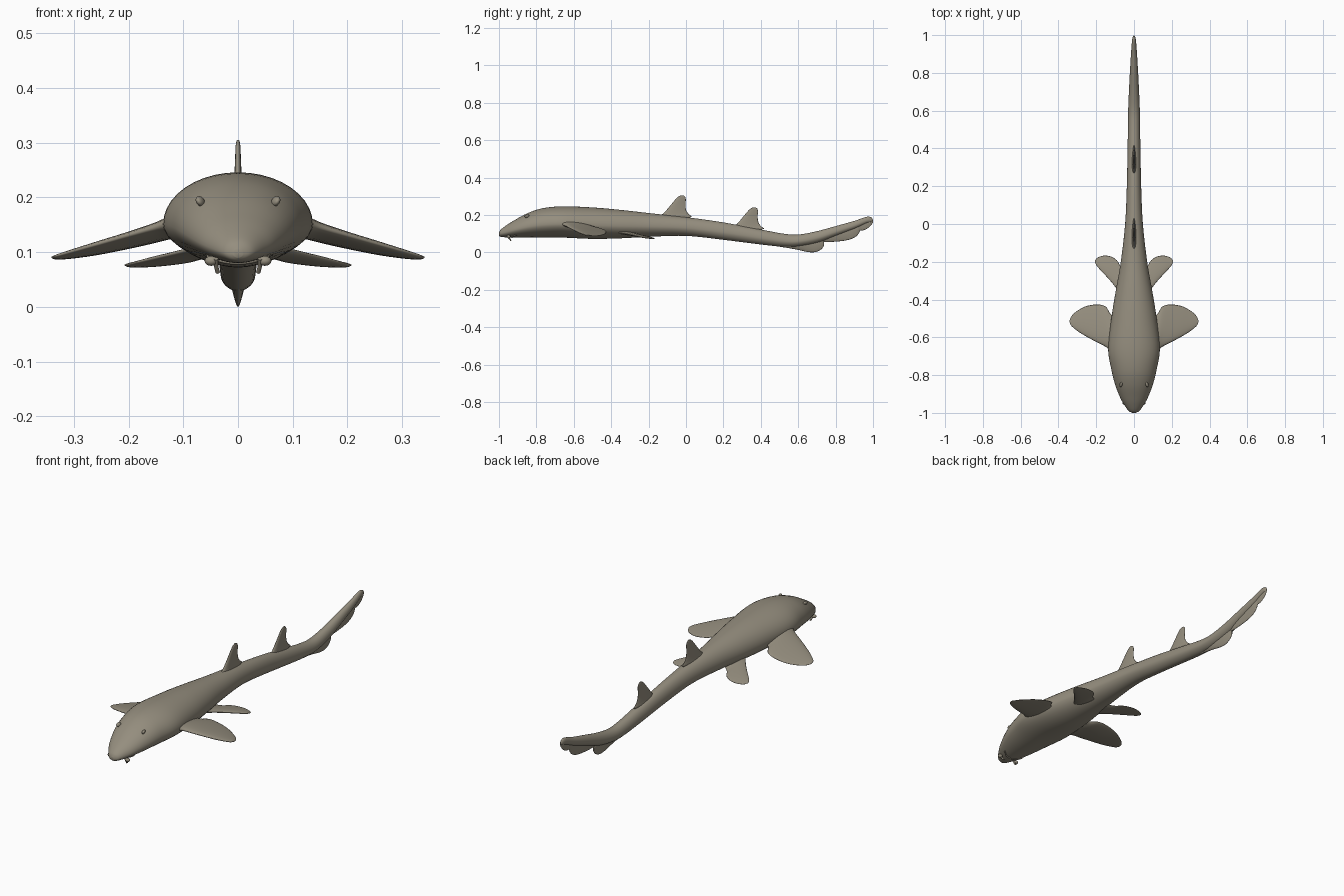
import bpy, bmesh, math
from mathutils import Vector

skin = bpy.data.materials.new("grey brown skin")
skin.diffuse_color = (0.30, 0.27, 0.21, 1)


def catmull(rows, steps):
    """Smoothly resample a list of equal-length number tuples."""
    out = []
    for i in range(len(rows) - 1):
        p0, p1 = rows[max(i - 1, 0)], rows[i]
        p2, p3 = rows[i + 1], rows[min(i + 2, len(rows) - 1)]
        for s in range(steps):
            t = s / steps
            out.append([0.5 * (2 * b + (c - a) * t + (2 * a - 5 * b + 4 * c - d) * t * t
                               + (3 * b - a - 3 * c + d) * t ** 3)
                        for a, b, c, d in zip(p0, p1, p2, p3)])
    out.append(list(rows[-1]))
    return out


def loft(name, rings):
    """Skin a list of closed rings, cap both ends and shade smooth."""
    bm = bmesh.new()
    vs = [[bm.verts.new(p) for p in r] for r in rings]
    n = len(vs[0])
    for a, b in zip(vs, vs[1:]):
        for i in range(n):
            bm.faces.new((a[i], a[(i + 1) % n], b[(i + 1) % n], b[i]))
    bm.faces.new(vs[0])
    bm.faces.new(vs[-1])
    bmesh.ops.recalc_face_normals(bm, faces=bm.faces)
    me = bpy.data.meshes.new(name)
    bm.to_mesh(me)
    bm.free()
    ob = bpy.data.objects.new(name, me)
    bpy.context.collection.objects.link(ob)
    finish(ob)
    return ob


def finish(ob):
    ob.data.materials.append(skin)
    for p in ob.data.polygons:
        p.use_smooth = True


def mirror(ob):
    m = ob.modifiers.new("mirror", 'MIRROR')
    m.use_axis = (True, False, False)


def fin(name, rows, place, thick_dir):
    """Rows are (span, lead, trail, half thickness); place maps them to two 3D edges."""
    rings = []
    d = Vector(thick_dir).normalized()
    for row in catmull(rows, 4):
        a, b = place(*row[:3])
        ring = []
        for k in range(24):
            u = 2 * math.pi * k / 24
            f = 0.5 - 0.5 * math.cos(u)
            h = max(row[3], 0.0008) * math.sin(u) * (1.3 - 0.7 * f)
            ring.append(a.lerp(b, f) + d * h)
        rings.append(ring)
    return loft(name, rings)


# Body: y, top, bottom, half width
body_rows = [
    (-1.0, 0.105, 0.09, 0.008), (-0.99, 0.122, 0.083, 0.028), (-0.96, 0.145, 0.08, 0.05),
    (-0.92, 0.17, 0.08, 0.073), (-0.85, 0.208, 0.08, 0.1), (-0.77, 0.235, 0.08, 0.12),
    (-0.66, 0.246, 0.079, 0.137), (-0.5, 0.24, 0.072, 0.12), (-0.35, 0.227, 0.075, 0.096),
    (-0.2, 0.21, 0.083, 0.07), (0.0, 0.188, 0.088, 0.047), (0.2, 0.16, 0.067, 0.038),
    (0.4, 0.122, 0.042, 0.034), (0.52, 0.1, 0.03, 0.032), (0.6, 0.095, 0.031, 0.031),
    (0.7, 0.113, 0.05, 0.027), (0.8, 0.14, 0.087, 0.022), (0.9, 0.168, 0.125, 0.016),
    (0.965, 0.19, 0.155, 0.011), (0.99, 0.187, 0.162, 0.007), (0.998, 0.178, 0.168, 0.002)]
rings = []
for y, top, bot, w in catmull(body_rows, 5):
    mid = bot + 0.43 * (top - bot)
    ring = []
    for k in range(40):
        a = 2 * math.pi * k / 40
        c, s = math.cos(a), math.sin(a)
        r = top - mid if s > 0 else mid - bot
        e = 1.0 if s > 0 else 1.1
        ring.append((w * math.copysign(abs(c) ** e, c), y, mid + r * math.copysign(abs(s) ** e, s)))
    rings.append(ring)
loft("body", rings)

# Pectoral fins
pectoral = [(0.09, -0.70, -0.50, 0.022), (0.125, -0.672, -0.475, 0.018), (0.15, -0.65, -0.437, 0.014),
            (0.195, -0.627, -0.426, 0.011), (0.25, -0.597, -0.434, 0.009), (0.29, -0.573, -0.453, 0.007),
            (0.32, -0.55, -0.475, 0.005), (0.335, -0.535, -0.495, 0.003), (0.341, -0.519, -0.51, 0.001)]
mirror(fin("pectoral_fins", pectoral,
           lambda x, l, t: (Vector((x, l, 0.149 - 0.29 * (x - 0.14))),
                            Vector((x, t, 0.149 - 0.29 * (x - 0.14) - 0.12 * (t - l)))),
           (0.27, 0.1, 1)))

# Pelvic fins
pelvic = [(0.04, -0.39, -0.25, 0.012), (0.07, -0.37, -0.225, 0.01), (0.09, -0.345, -0.193, 0.008),
          (0.12, -0.307, -0.173, 0.007), (0.155, -0.268, -0.167, 0.006), (0.185, -0.236, -0.174, 0.004),
          (0.2, -0.217, -0.184, 0.003), (0.207, -0.203, -0.195, 0.001)]
mirror(fin("pelvic_fins", pelvic,
           lambda x, l, t: (Vector((x, l, 0.107 - 0.24 * (x - 0.08))),
                            Vector((x, t, 0.107 - 0.24 * (x - 0.08) - 0.15 * (t - l)))),
           (0.22, 0.15, 1)))

# Dorsal fins: the same shape twice
dorsal = [(0.165, -0.17, 0.0, 0.016), (0.185, -0.17, 0.02, 0.014), (0.192, -0.155, 0.031, 0.012),
          (0.203, -0.128, 0.016, 0.01), (0.225, -0.105, 0.001, 0.008), (0.255, -0.08, -0.003, 0.006),
          (0.28, -0.059, -0.001, 0.005), (0.297, -0.042, -0.005, 0.004), (0.305, -0.026, -0.016, 0.002)]
for name, dy, dz in (("front_dorsal_fin", 0, 0), ("rear_dorsal_fin", 0.386, -0.064)):
    fin(name, dorsal, lambda z, l, t: (Vector((0, l + dy, z + dz)), Vector((0, t + dy, z + dz))), (1, 0, 0))

# Anal fin and tail fin: y, upper edge, lower edge, half thickness
def upright(y, top, bot):
    return Vector((0, y, top)), Vector((0, y, bot))

anal = [(0.46, 0.06, 0.036, 0.01), (0.54, 0.065, 0.024, 0.014), (0.6, 0.07, 0.013, 0.014),
        (0.65, 0.075, 0.002, 0.012), (0.69, 0.08, 0.001, 0.01), (0.722, 0.075, 0.015, 0.007),
        (0.737, 0.055, 0.034, 0.003)]
fin("anal_fin", anal, upright, (1, 0, 0))
tail = [(0.7, 0.085, 0.056, 0.008), (0.76, 0.105, 0.055, 0.01), (0.83, 0.13, 0.06, 0.009),
        (0.88, 0.145, 0.07, 0.008), (0.912, 0.155, 0.087, 0.007), (0.926, 0.16, 0.105, 0.006),
        (0.932, 0.163, 0.117, 0.006), (0.95, 0.178, 0.118, 0.006), (0.975, 0.186, 0.131, 0.005),
        (0.99, 0.186, 0.146, 0.004), (1.0, 0.174, 0.16, 0.001)]
fin("tail_fin", tail, upright, (1, 0, 0))


def ball(name, loc, scale, rot=(0, 0, 0)):
    bpy.ops.mesh.primitive_uv_sphere_add(segments=20, ring_count=12, radius=1, location=loc, rotation=rot)
    ob = bpy.context.object
    ob.name = name
    ob.scale = scale
    finish(ob)


def tube(name, pts, r):
    cu = bpy.data.curves.new(name, 'CURVE')
    cu.dimensions = '3D'
    cu.bevel_depth = r
    cu.bevel_resolution = 3
    cu.use_fill_caps = True
    sp = cu.splines.new('POLY')
    sp.points.add(len(pts) - 1)
    for p, q in zip(sp.points, pts):
        p.co = (*q, 1)
    cu.materials.append(skin)
    bpy.context.collection.objects.link(bpy.data.objects.new(name, cu))


# Eyes, nostril flaps and barbels on both sides
for side, s in (("left", 1), ("right", -1)):
    ball("eye_" + side, (s * 0.069, -0.85, 0.193), (0.007, 0.014, 0.01), (0, s * 0.5, s * 0.3))
    ball("nostril_flap_" + side, (s * 0.049, -0.948, 0.084), (0.012, 0.01, 0.009))
    tube("barbel_" + side, [(s * 0.04, -0.955, 0.088), (s * 0.04, -0.945, 0.074), (s * 0.037, -0.936, 0.063)], 0.004)

# Mouth lip under the snout
tube("lip", [(0.055 * math.sin(a), -0.9 - 0.03 * math.cos(a), 0.081 + 0.012 * math.sin(a) ** 2)
             for a in [math.radians(-80 + 10 * i) for i in range(17)]], 0.004)
